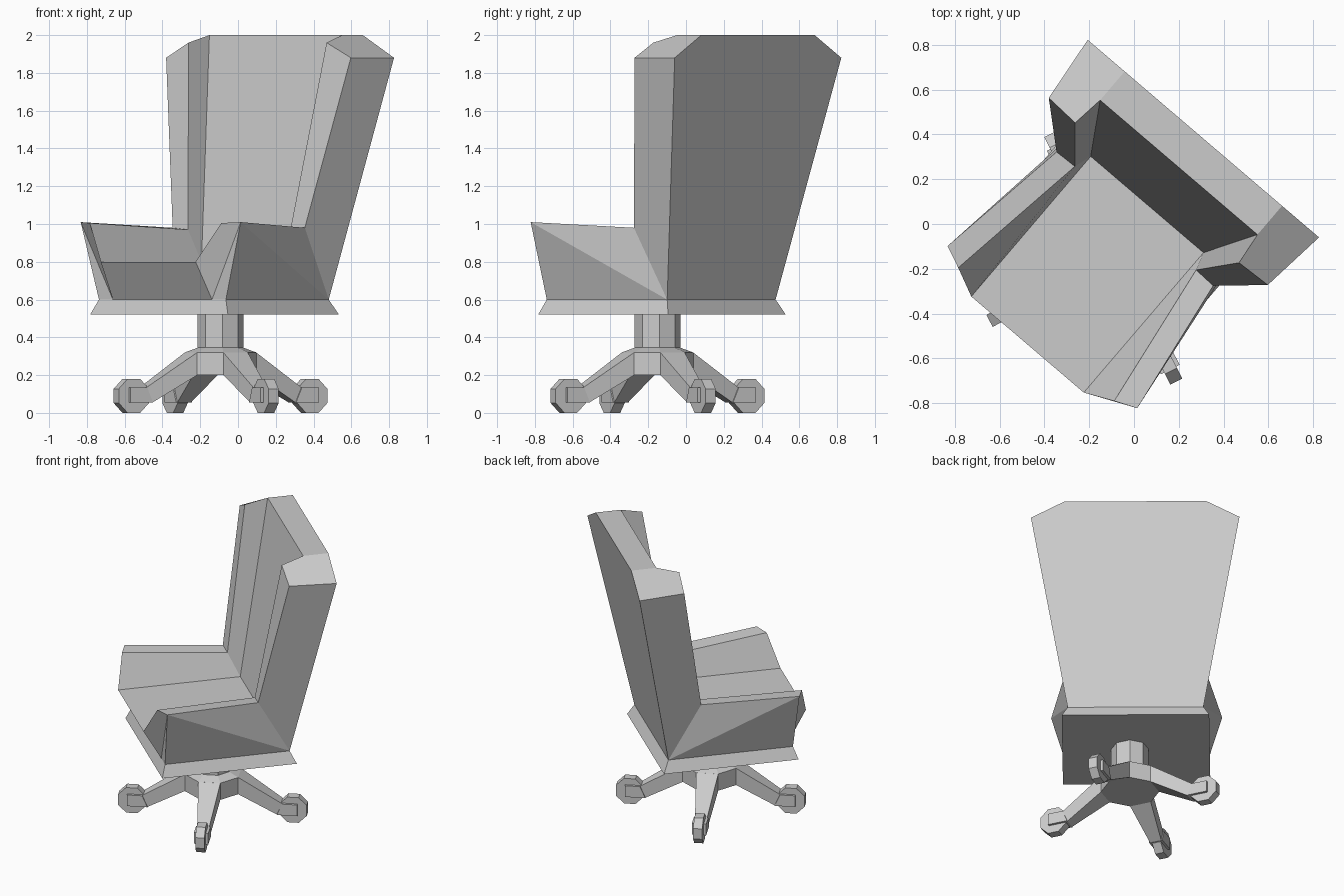
import bpy, bmesh
from math import radians, sin, cos, pi
from mathutils import Matrix

if "Cube" in bpy.data.objects:
    bpy.data.objects.remove(bpy.data.objects["Cube"])

TURN = radians(-40.5)              # whole chair is turned about z
HUB = (-0.0925, -0.151, 0)         # centre of the swivel base


def make(name, verts, faces, matrix):
    bm = bmesh.new()
    vs = [bm.verts.new(v) for v in verts]
    for f in faces:
        bm.faces.new([vs[i] for i in f])
    bmesh.ops.recalc_face_normals(bm, faces=bm.faces)
    me = bpy.data.meshes.new(name)
    bm.to_mesh(me)
    bm.free()
    ob = bpy.data.objects.new(name, me)
    bpy.context.collection.objects.link(ob)
    ob.matrix_world = matrix
    return ob


def loft(name, rings, matrix):
    """Skin a list of equal-length rings and cap both ends."""
    n = len(rings[0])
    faces = [(a * n + i, a * n + (i + 1) % n, (a + 1) * n + (i + 1) % n, (a + 1) * n + i)
             for a in range(len(rings) - 1) for i in range(n)]
    faces += [tuple(range(n)), tuple(range((len(rings) - 1) * n, len(rings) * n))]
    return make(name, [v for r in rings for v in r], faces, matrix)


def octagon(r, z, start=0.0):
    return [(r * cos(start + i * pi / 4), r * sin(start + i * pi / 4), z) for i in range(8)]


# Upholstered body: named corner points of the right half, mirrored to the left
P = {
    "skirt_f": (.480, -.630, .52), "skirt_b": (.480, .275, .52),
    "base_f": (.442, -.602, .60), "base_in": (.345, -.602, .60), "base_b": (.442, .236, .60),
    "seat_f": (.330, -.718, .80), "seat_b": (.331, .104, .80),
    "arm_in": (.458, -.658, 1.005), "arm_out": (.557, -.616, 1.01),
    "wing_in_b": (.356, .024, .97), "wing_out_b": (.460, .020, .98),
    "wing_in_t": (.481, .173, 1.96), "wing_out_t": (.643, .181, 1.88),
    "top_f": (.462, .322, 2.0), "top_b": (.462, .491, 2.0), "corner": (.679, .491, 1.88),
}
side_faces = [
    "arm_out arm_in seat_f base_in", "arm_out base_in base_f",      # arm front
    "arm_out base_b wing_out_b", "arm_out base_f base_b",           # arm outside
    "arm_out arm_in wing_in_b wing_out_b",                          # arm top
    "arm_in seat_f seat_b wing_in_b",                               # arm inside
    "wing_out_t wing_out_b wing_in_b wing_in_t",                    # wing front
    "wing_in_t wing_in_b seat_b top_f",                             # wing inside
    "wing_out_t corner base_b wing_out_b",                          # wing outside
    "top_b top_f wing_in_t wing_out_t corner",                      # wing top
    "base_f base_b skirt_b skirt_f",                                # skirt side
]
# Each strip spans the chair from the right half to the left half
centre_strips = ["seat_f seat_b", "seat_b top_f", "top_f top_b", "top_b corner base_b",
                 "base_b skirt_b", "skirt_b skirt_f", "skirt_f base_f base_in", "base_in seat_f"]
names = list(P)
N = len(names)
verts = list(P.values()) + [(-x, y, z) for x, y, z in P.values()]
faces = []
for f in side_faces:
    idx = [names.index(k) for k in f.split()]
    faces += [idx, [i + N for i in reversed(idx)]]
for f in centre_strips:
    idx = [names.index(k) for k in f.split()]
    faces.append(idx + [i + N for i in reversed(idx)])
turn = Matrix.Rotation(TURN, 4, 'Z')
make("upholstered_body", verts, faces, turn @ Matrix.Translation((-.012, 0, 0)))

# Swivel hub and column in one eight-sided stack
base = Matrix.Translation(HUB) @ turn
loft("swivel_column", [octagon(.19, .20), octagon(.19, .32), octagon(.122, .345),
                       octagon(.122, .52)], base)


def section(r_low, r_high, w, z0, z1):
    return [(r_low, -w / 2, z0), (r_low, w / 2, z0), (r_high, w / 2, z1), (r_high, -w / 2, z1)]


# Four legs with caster wheels
for k in range(4):
    m = base @ Matrix.Rotation(radians(67.5 + 90 * k), 4, 'Z')
    loft(f"leg_{k + 1}", [section(.175, .175, .145, .20, .32),
                          section(.425, .46, .08, .055, .135)], m)
    loft(f"caster_fork_{k + 1}", [section(.425, .46, .094, .055, .135),
                                  section(.56, .56, .094, .055, .135)], m)
    wheel = m @ Matrix.Translation((.53, 0, .09)) @ Matrix.Rotation(pi / 2, 4, 'X')
    r = .09 / cos(pi / 8)
    loft(f"caster_wheel_{k + 1}", [octagon(r, -.03, pi / 8), octagon(r, .03, pi / 8)], wheel)
